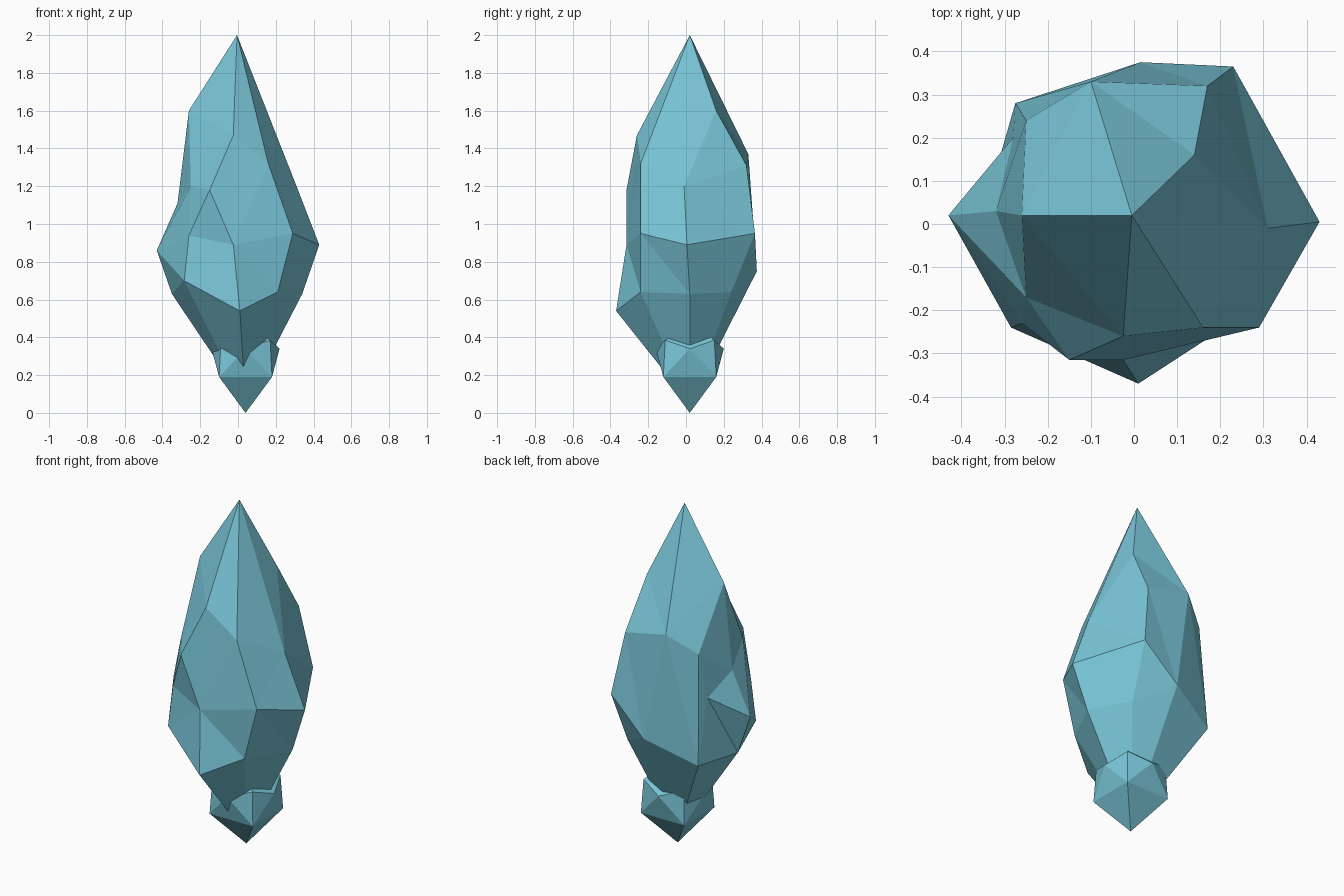
import bpy, bmesh
from mathutils import Vector

if "Cube" in bpy.data.objects:
    bpy.data.objects.remove(bpy.data.objects["Cube"])

crystal = bpy.data.materials.new("crystal_blue")
crystal.diffuse_color = (0.19, 0.56, 0.68, 1)
crystal.use_nodes = True
crystal.node_tree.nodes["Principled BSDF"].inputs["Base Color"].default_value = crystal.diffuse_color


def faceted_stone(name, points, centre, radii):
    """Wrap flat facets around the corner points, joined in the order they
    surround the centre, so slightly hollow facets are kept."""
    bm = bmesh.new()
    place = {}
    for p in points:
        d = Vector([(p[i] - centre[i]) / radii[i] for i in range(3)]).normalized()
        place[bm.verts.new(d)] = Vector(p)
    bmesh.ops.convex_hull(bm, input=bm.verts[:])
    for v, p in place.items():
        v.co = p
    bmesh.ops.recalc_face_normals(bm, faces=bm.faces[:])
    me = bpy.data.meshes.new(name)
    bm.to_mesh(me)
    bm.free()
    me.materials.append(crystal)
    ob = bpy.data.objects.new(name, me)
    bpy.context.collection.objects.link(ob)
    return ob


# Large upper crystal: tips, then the corners of each side
tips = [(-0.005, 0.02, 2), (0.04, 0.02, 0.05)]
front = [(-0.025, -0.26, 1.47), (0.16, -0.24, 1.32), (-0.15, -0.315, 1.18),
         (0.29, -0.24, 0.95), (-0.025, -0.315, 0.89), (0.01, -0.37, 0.54),
         (0.21, -0.24, 0.64), (-0.285, -0.24, 0.70), (-0.26, -0.23, 0.94),
         (-0.25, -0.17, 1.20)]
left = [(-0.26, 0.02, 1.60), (-0.32, 0.03, 1.11), (-0.43, 0.02, 0.86),
        (-0.35, 0.02, 0.63)]
right = [(0.31, -0.01, 1.20), (0.43, 0.005, 0.89), (0.34, 0.02, 0.63)]
back = [(0.14, 0.16, 1.60), (0.17, 0.32, 1.31), (-0.10, 0.33, 1.37),
        (0.23, 0.365, 0.95), (0.015, 0.375, 0.75), (0.21, 0.24, 0.64),
        (-0.25, 0.24, 1.26), (-0.28, 0.20, 1.00), (-0.275, 0.28, 0.63)]
faceted_stone("main_crystal", tips + front + left + right + back,
              (0, 0.02, 0.92), (0.4, 0.4, 0.95))

# Small base crystal: two square rings of corners with side points between
cx, cy = 0.04, 0.02
base = [(cx, cy, 0), (cx, cy, 0.5)]
for sx in (-1, 1):
    for sy in (-1, 1):
        base.append((cx + 0.14 * sx, cy + 0.14 * sy, 0.19))
        base.append((cx + 0.13 * sx, cy + 0.13 * sy, 0.385))
for s in (-1, 1):
    base.append((cx + 0.18 * s, cy, 0.34))
    base.append((cx, cy + 0.18 * s, 0.34))
faceted_stone("base_crystal", base, (cx, cy, 0.27), (0.18, 0.18, 0.27))
